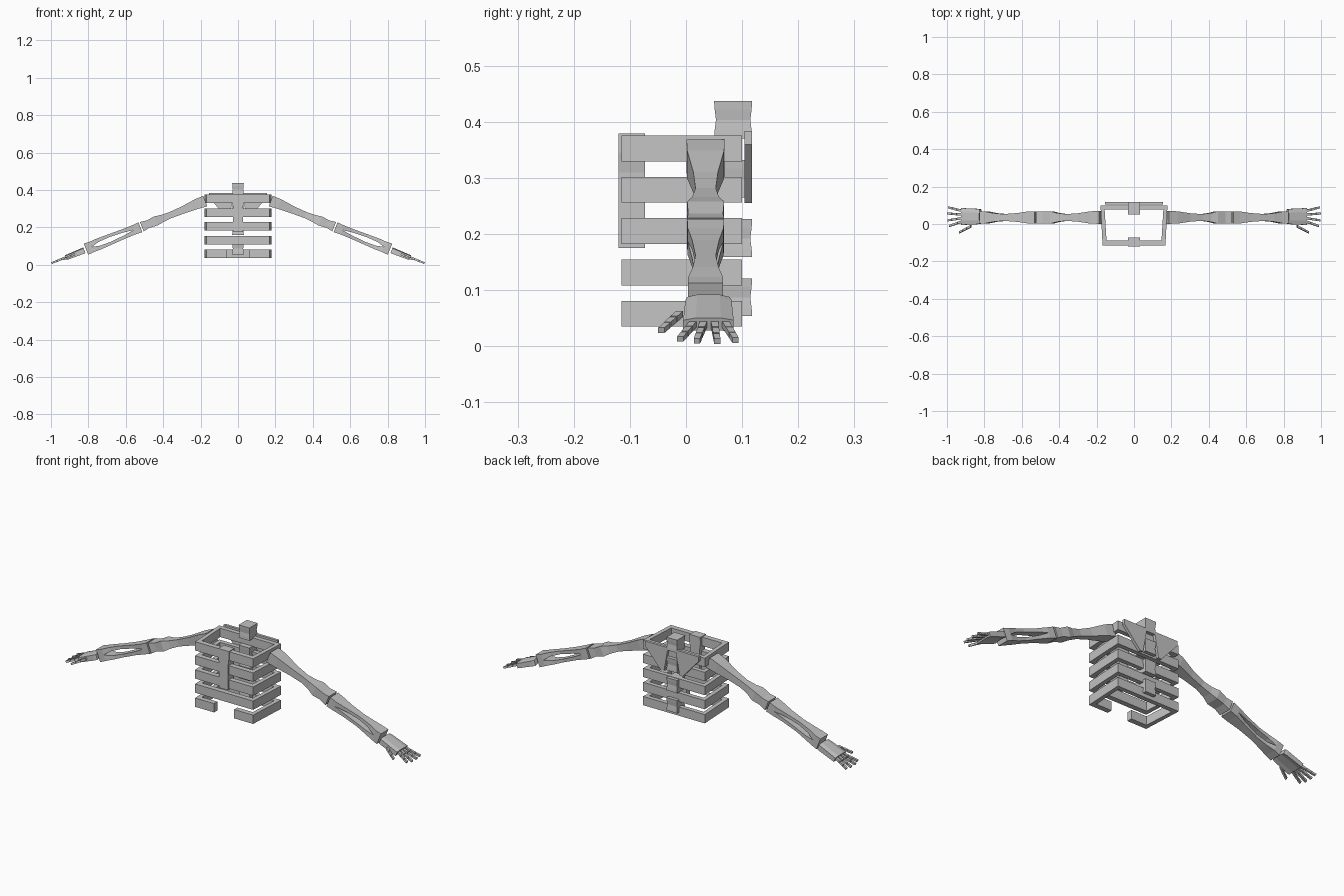
import bpy, bmesh, math
from mathutils import Vector

if "Cube" in bpy.data.objects:
    bpy.data.objects.remove(bpy.data.objects["Cube"])

bone = bpy.data.materials.new("bone_grey")
bone.diffuse_color = (0.55, 0.55, 0.55, 1)
bone.use_nodes = True
bone.node_tree.nodes["Principled BSDF"].inputs["Base Color"].default_value = bone.diffuse_color


def finish(name, bm, mirror=False):
    bmesh.ops.recalc_face_normals(bm, faces=bm.faces)
    me = bpy.data.meshes.new(name)
    bm.to_mesh(me)
    bm.free()
    ob = bpy.data.objects.new(name, me)
    bpy.context.collection.objects.link(ob)
    me.materials.append(bone)
    if mirror:
        ob.modifiers.new("mirror", 'MIRROR').use_mirror_merge = False
    return ob


def loft(bm, rings):
    """Skin a list of point rings and cap both ends."""
    vs = [[bm.verts.new(p) for p in r] for r in rings]
    n = len(vs[0])
    for a, b in zip(vs, vs[1:]):
        for i in range(n):
            j = (i + 1) % n
            bm.faces.new((a[i], a[j], b[j], b[i]))
    bm.faces.new(vs[0])
    bm.faces.new(vs[-1])


# ribs: half of a rectangular hoop, mirrored; the lowest is open in front
def rib(name, z0, z1, gap):
    outer = [(gap, -0.115), (0.168, -0.115), (0.179, 0.100), (0, 0.100)]
    inner = [(0, 0.077), (0.157, 0.077), (0.147, -0.088), (gap, -0.088)]
    bm = bmesh.new()
    loft(bm, [[(x, y, z) for x, y in outer + inner] for z in (z0, z1)])
    finish(name, bm, True)


for i in range(5):
    z = 0.035 + i * 0.0737
    rib(f"rib_{i + 1}", z, z + 0.046, 0.058 if i == 0 else 0)

# spine blocks with a pinched waist
for i in range(4):
    z = 0.054 + i * 0.1055
    bm = bmesh.new()
    rings = []
    for dz, s in ((0, 1), (0.014, 0.97), (0.033, 0.9), (0.052, 0.97), (0.067, 1)):
        hx, hy = 0.031 * s, 0.034 * s
        rings.append([(a * hx, 0.084 + b * hy, z + dz)
                      for a, b in ((-1, -1), (1, -1), (1, 1), (-1, 1))])
    loft(bm, rings)
    finish(f"vertebra_{i + 1}", bm)

# breast bone
bm = bmesh.new()
loft(bm, [[(-w, -0.12, z), (w, -0.12, z), (w, -0.073, z), (-w, -0.073, z)]
          for w, z in ((0.027, 0.175), (0.027, 0.31), (0.032, 0.345), (0.031, 0.379))])
finish("breast_bone", bm)

# shoulder blades
bm = bmesh.new()
blade = [(0.022, 0.384), (0.156, 0.384), (0.156, 0.360), (0.062, 0.255), (0.045, 0.258)]
loft(bm, [[(x, y, z) for x, z in blade] for y in (0.104, 0.118)])
finish("shoulder_blade", bm, True)

# arm frame: distance along, sideways, and height off the sloping arm line
ANG = math.radians(22)
ALONG = Vector((math.cos(ANG), 0, -math.sin(ANG)))
UP = Vector((math.sin(ANG), 0, math.cos(ANG)))
ORIGIN = Vector((0.175, 0.035, 0.341))


def arm_pt(t, y, h):
    return ORIGIN + ALONG * t + Vector((0, y, 0)) + UP * h


def bar(bm, sections):
    """sections: (along, centre y, half y, centre height, half height)"""
    loft(bm, [[arm_pt(t, cy + a * hy, ch + b * hh)
               for a, b in ((-1, -1), (1, -1), (1, 1), (-1, 1))]
              for t, cy, hy, ch, hh in sections])


bm = bmesh.new()
bar(bm, [(0, 0, 0.034, 0, 0.030), (0.05, 0, 0.033, 0.002, 0.027),
         (0.13, 0, 0.022, 0, 0.020), (0.20, 0, 0.018, 0, 0.017),
         (0.25, 0, 0.024, 0, 0.020), (0.285, 0, 0.033, 0, 0.026),
         (0.33, 0, 0.031, 0, 0.021), (0.366, 0, 0.033, 0, 0.027)])
finish("upper_arm", bm, True)

# forearm: elbow and wrist blocks joined by two bones with a slot between
bm = bmesh.new()
bar(bm, [(0.374, 0, 0.033, 0, 0.028), (0.412, 0, 0.032, 0, 0.026)])
for s in (-1, 1):
    bar(bm, [(0.412, 0, 0.032, s * 0.013, 0.013), (0.47, 0, 0.024, s * 0.017, 0.009),
             (0.55, 0, 0.018, s * 0.021, 0.008), (0.61, 0, 0.023, s * 0.021, 0.010),
             (0.655, 0, 0.031, s * 0.015, 0.015)])
bar(bm, [(0.655, 0, 0.031, 0, 0.030), (0.688, 0, 0.031, 0, 0.032)])
finish("forearm", bm, True)

# palm, slightly arched across
bm = bmesh.new()
rings = []
for t, hy, hh in ((0.698, 0.038, 0.014), (0.712, 0.041, 0.014), (0.805, 0.045, 0.012)):
    top = [(-1, 1 - 0.35), (-0.5, 1), (0.5, 1), (1, 0.65)]
    bot = [(1, -1.3), (0.5, -1), (-0.5, -1), (-1, -1.3)]
    rings.append([arm_pt(t, 0.005 + a * hy, b * hh) for a, b in top + bot])
loft(bm, rings)
finish("palm", bm, True)


# fingers: three short segments with small gaps, fanning out
def finger(name, start, end, r):
    bm = bmesh.new()
    for k in range(3):
        sec = []
        for f in (k / 3, (k + 0.9) / 3):
            t, y, h = (a + (b - a) * f for a, b in zip(start, end))
            w = r * (1 - 0.15 * f)
            sec.append((t, y, w, h, w * 0.9))
        bar(bm, sec)
    finish(name, bm, True)


for i, (y0, y1, tip) in enumerate(((-0.023, -0.046, 0.878), (-0.004, -0.016, 0.888),
                                   (0.016, 0.021, 0.889), (0.036, 0.054, 0.884))):
    finger(f"finger_{i + 1}", (0.806, y0, 0), (tip, y1, 0), 0.0065)
finger("thumb", (0.752, -0.047, -0.002), (0.822, -0.080, -0.006), 0.0065)
